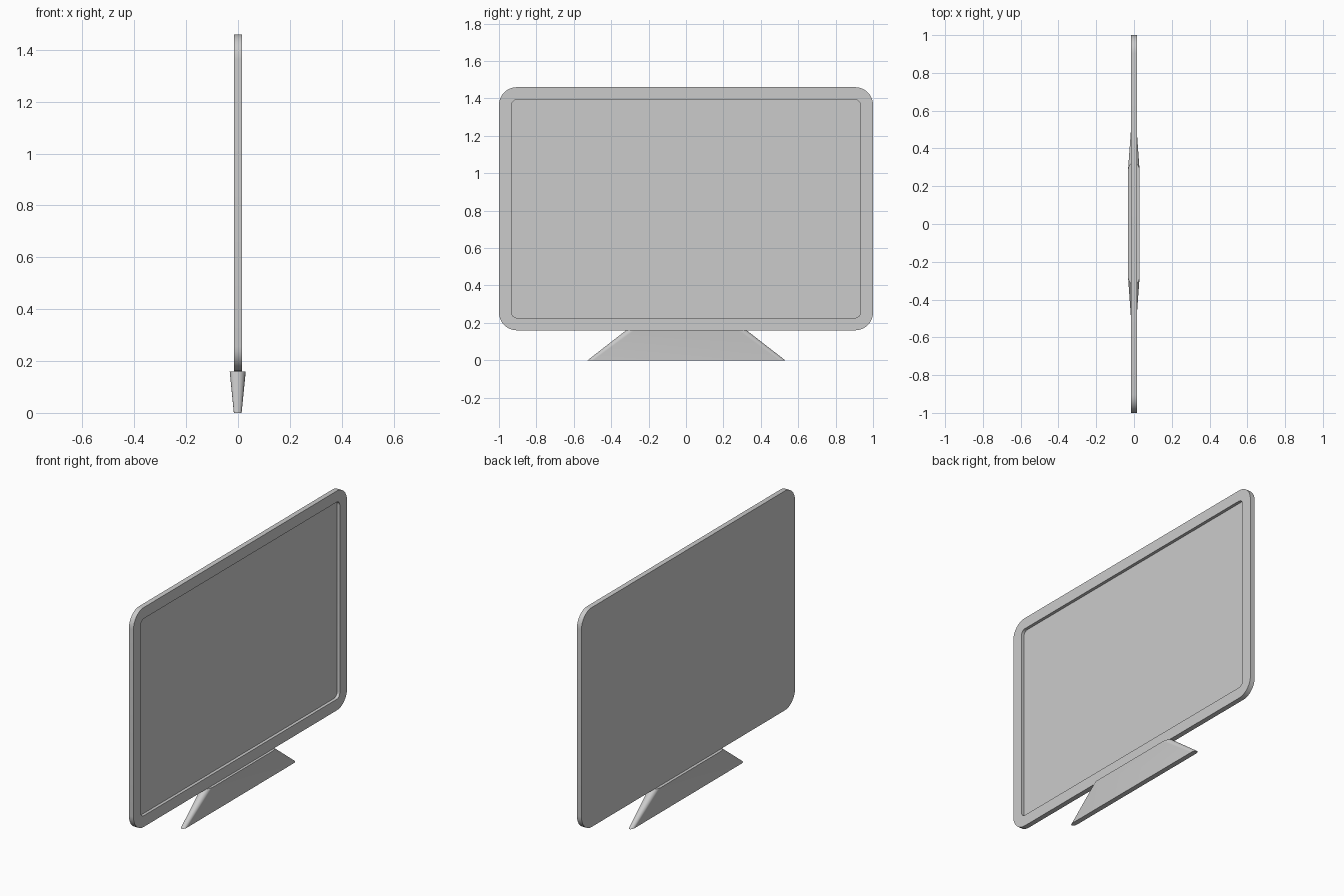
import bpy, bmesh, math

if "Cube" in bpy.data.objects:
    bpy.data.objects.remove(bpy.data.objects["Cube"])

def rounded_rect(hy, hz, ry, rz, n=8):
    """Outline of a rectangle (half sizes hy, hz) with elliptical corners."""
    pts = []
    for k, (sy, sz) in enumerate([(1, 1), (-1, 1), (-1, -1), (1, -1)]):
        for i in range(n + 1):
            a = math.pi / 2 * (k + i / n)
            pts.append((sy * (hy - ry) + ry * math.cos(a),
                        sz * (hz - rz) + rz * math.sin(a)))
    return pts

def loft(name, loops):
    """Bridge equal-length loops in order and cap both ends."""
    bm = bmesh.new()
    rings = [[bm.verts.new(p) for p in loop] for loop in loops]
    for a, b in zip(rings, rings[1:]):
        for i in range(len(a)):
            j = (i + 1) % len(a)
            bm.faces.new((a[i], a[j], b[j], b[i]))
    bm.faces.new(rings[0][::-1])
    bm.faces.new(rings[-1])
    bmesh.ops.remove_doubles(bm, verts=bm.verts, dist=1e-5)
    bmesh.ops.recalc_face_normals(bm, faces=bm.faces)
    mesh = bpy.data.meshes.new(name)
    bm.to_mesh(mesh)
    bm.free()
    obj = bpy.data.objects.new(name, mesh)
    bpy.context.collection.objects.link(obj)
    bpy.ops.object.select_all(action='DESELECT')
    obj.select_set(True)
    bpy.context.view_layer.objects.active = obj
    bpy.ops.object.shade_smooth_by_angle(angle=math.radians(35))
    return obj

# Display panel: thin rounded slab with the screen recessed on the +x side
T, MID = 0.015, 0.81
outer = rounded_rect(1.0, 0.65, 0.095, 0.095)
inner = rounded_rect(0.932, 0.584, 0.03, 0.03)
at_x = lambda pts, x: [(x, y, z + MID) for y, z in pts]
loft("display_panel", [at_x(outer, -T), at_x(outer, T), at_x(inner, T), at_x(inner, T - 0.018)])

# Stand: flared foot, long and thin at the floor, shorter and thicker on top
foot = rounded_rect(0.528, 0.015, 0.03, 0.0149)
neck = rounded_rect(0.322, 0.031, 0.045, 0.0309)
at_z = lambda pts, z: [(x - 0.001, y + 0.002, z) for y, x in pts]
loft("stand", [at_z(foot, 0.0), at_z(neck, 0.16)])
